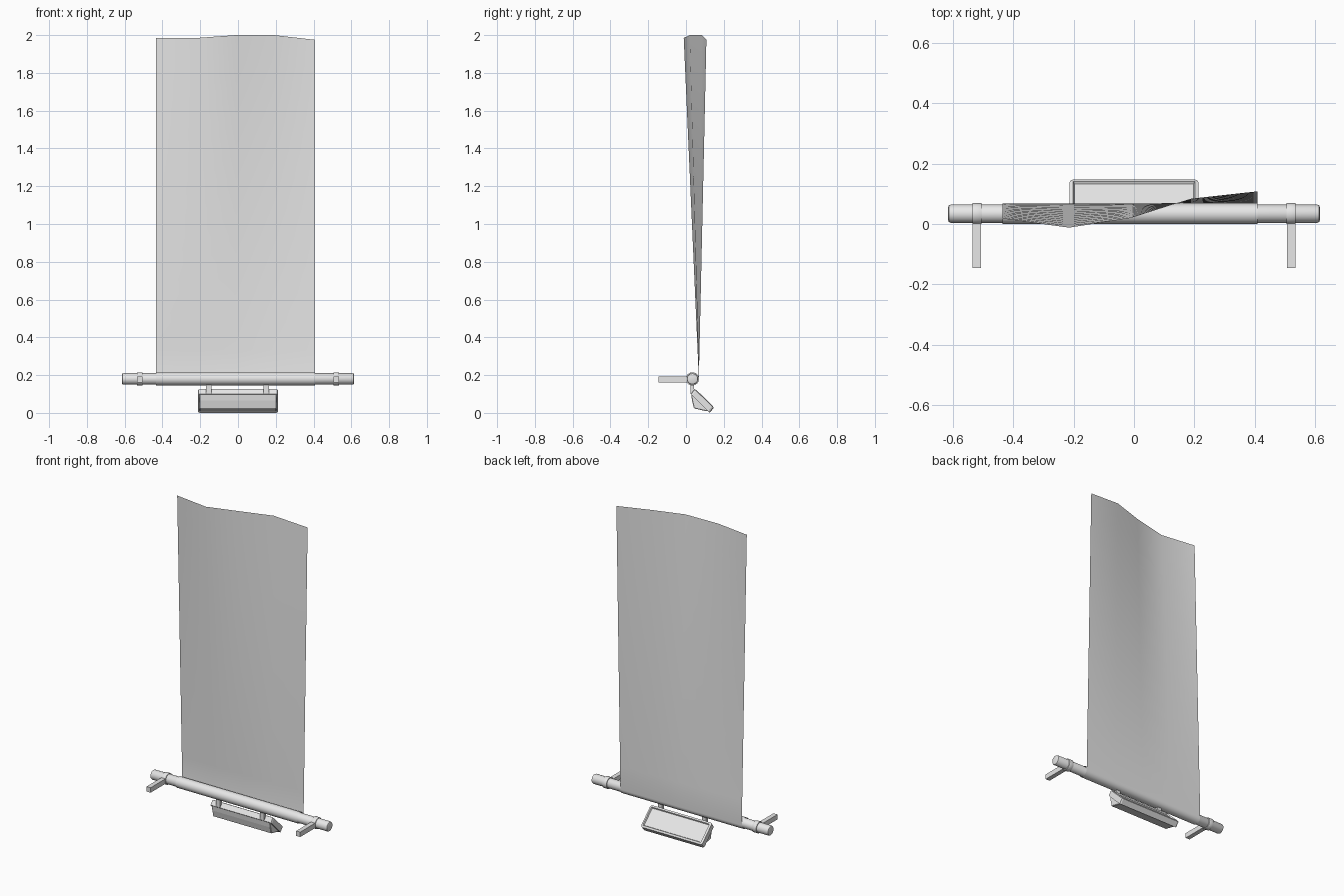
import bpy, bmesh, math
from mathutils import Vector, Matrix

cube = bpy.data.objects.get("Cube")
if cube:
    bpy.data.objects.remove(cube, do_unlink=True)

grey = bpy.data.materials.new("light_grey")
grey.use_nodes = True
grey.diffuse_color = (0.8, 0.8, 0.8, 1)
grey.node_tree.nodes["Principled BSDF"].inputs["Base Color"].default_value = (0.8, 0.8, 0.8, 1)

POLE_Y, POLE_Z = 0.034, 0.18


def finish(bm, name, smooth=None, bevel=0):
    bmesh.ops.recalc_face_normals(bm, faces=bm.faces)
    mesh = bpy.data.meshes.new(name)
    bm.to_mesh(mesh)
    bm.free()
    mesh.materials.append(grey)
    ob = bpy.data.objects.new(name, mesh)
    bpy.context.collection.objects.link(ob)
    if bevel:
        mod = ob.modifiers.new("bevel", 'BEVEL')
        mod.width, mod.segments = bevel, 1
    if smooth:
        bpy.ops.object.select_all(action='DESELECT')
        ob.select_set(True)
        bpy.context.view_layer.objects.active = ob
        bpy.ops.object.shade_smooth_by_angle(angle=math.radians(smooth))
    return ob


def rod(name, x0, x1, radius, bevel):
    bm = bmesh.new()
    place = Matrix.Translation(((x0 + x1) / 2, POLE_Y, POLE_Z)) @ Matrix.Rotation(math.pi / 2, 4, 'Y')
    bmesh.ops.create_cone(bm, cap_ends=True, segments=24, radius1=radius, radius2=radius,
                          depth=x1 - x0, matrix=place)
    ends = [e for e in bm.edges if any(len(f.verts) > 4 for f in e.link_faces)]
    bmesh.ops.bevel(bm, geom=ends, offset=bevel, segments=2, affect='EDGES', profile=0.5)
    return finish(bm, name, smooth=35)


def box(name, low, high):
    bm = bmesh.new()
    low, high = Vector(low), Vector(high)
    bmesh.ops.create_cube(bm, size=1, matrix=Matrix.Translation((low + high) / 2)
                          @ Matrix.Diagonal((*(high - low), 1)))
    return finish(bm, name)


def prism(profile, half_width):
    """Side profile in y and z, extruded along x."""
    bm = bmesh.new()
    base = bm.faces.new([bm.verts.new((-half_width, y, z)) for y, z in profile])
    out = bmesh.ops.extrude_face_region(bm, geom=[base])
    bmesh.ops.translate(bm, vec=(2 * half_width, 0, 0),
                        verts=[v for v in out["geom"] if isinstance(v, bmesh.types.BMVert)])
    bmesh.ops.recalc_face_normals(bm, faces=bm.faces)
    return bm


# Horizontal pole with a collar and a wall bracket near each end
rod("pole", -0.615, 0.615, 0.03, 0.008)
for side, x in (("right", -0.52), ("left", 0.52)):
    rod(side + "_collar", x - 0.015, x + 0.015, 0.035, 0.001)
    box(side + "_bracket", (x - 0.014, -0.145, 0.162), (x + 0.014, 0.012, 0.193))

# Cloth: wrapped round the pole, then rising to a wavy top edge
columns = [(-0.435, 0.018, 1.985), (-0.215, -0.012, 1.985), (-0.01, 0.02, 2.0),
           (0.19, 0.084, 2.0), (0.408, 0.108, 1.975)]
WRAP, ROWS, R = 24, 12, 0.034
bm = bmesh.new()
grid = []
for x, top_y, top_z in columns:
    line = []
    for i in range(WRAP + 1):
        a = 2 * math.pi * i / WRAP
        line.append(bm.verts.new((x, POLE_Y + R * math.cos(a), POLE_Z + R * math.sin(a))))
    start = Vector((x, POLE_Y + R, POLE_Z))
    for i in range(1, ROWS + 1):
        line.append(bm.verts.new(start.lerp(Vector((x, top_y, top_z)), i / ROWS)))
    grid.append(line)
for left, right in zip(grid, grid[1:]):
    for i in range(WRAP + ROWS):
        bm.faces.new((left[i], right[i], right[i + 1], left[i + 1]))
finish(bm, "cloth_banner", smooth=40)

# Lamp: tilted frame with a recessed panel, facing up and back
bm = prism([(0.044, 0.126), (0.147, 0.027), (0.125, 0.0), (0.024, 0.1)], 0.213)
panel = max(bm.faces, key=lambda f: f.normal.dot(Vector((0, 0.7, 0.7))))
corners = [e for e in bm.edges if abs(e.verts[0].co.x - e.verts[1].co.x) < 0.001
           and len([f for f in e.link_faces if abs(f.normal.x) > 0.9]) == 1
           and panel not in e.link_faces
           and abs((e.verts[0].co - e.verts[1].co).normalized().dot(Vector((0, 0.7, 0.7)))) > 0.9]
bmesh.ops.bevel(bm, geom=corners, offset=0.012, segments=2, affect='EDGES', profile=0.5)
panel = max(bm.faces, key=lambda f: f.normal.dot(Vector((0, 0.7, 0.7))) * f.calc_area())
bmesh.ops.inset_region(bm, faces=[panel], thickness=0.012, depth=0.004)
bmesh.ops.inset_region(bm, faces=[panel], thickness=0.004, depth=-0.008)
finish(bm, "lamp_frame")

# Wedge shaped lamp body under the frame
finish(prism([(0.027, 0.102), (0.032, 0.065), (0.042, 0.024), (0.112, 0.008), (0.118, 0.012)], 0.203),
       "lamp_body", bevel=0.003)

# Struts hanging the lamp from the pole
for side, x in (("right", -0.155), ("left", 0.15)):
    box(side + "_lamp_strut", (x - 0.014, 0.024, 0.1), (x + 0.014, 0.042, 0.16))
